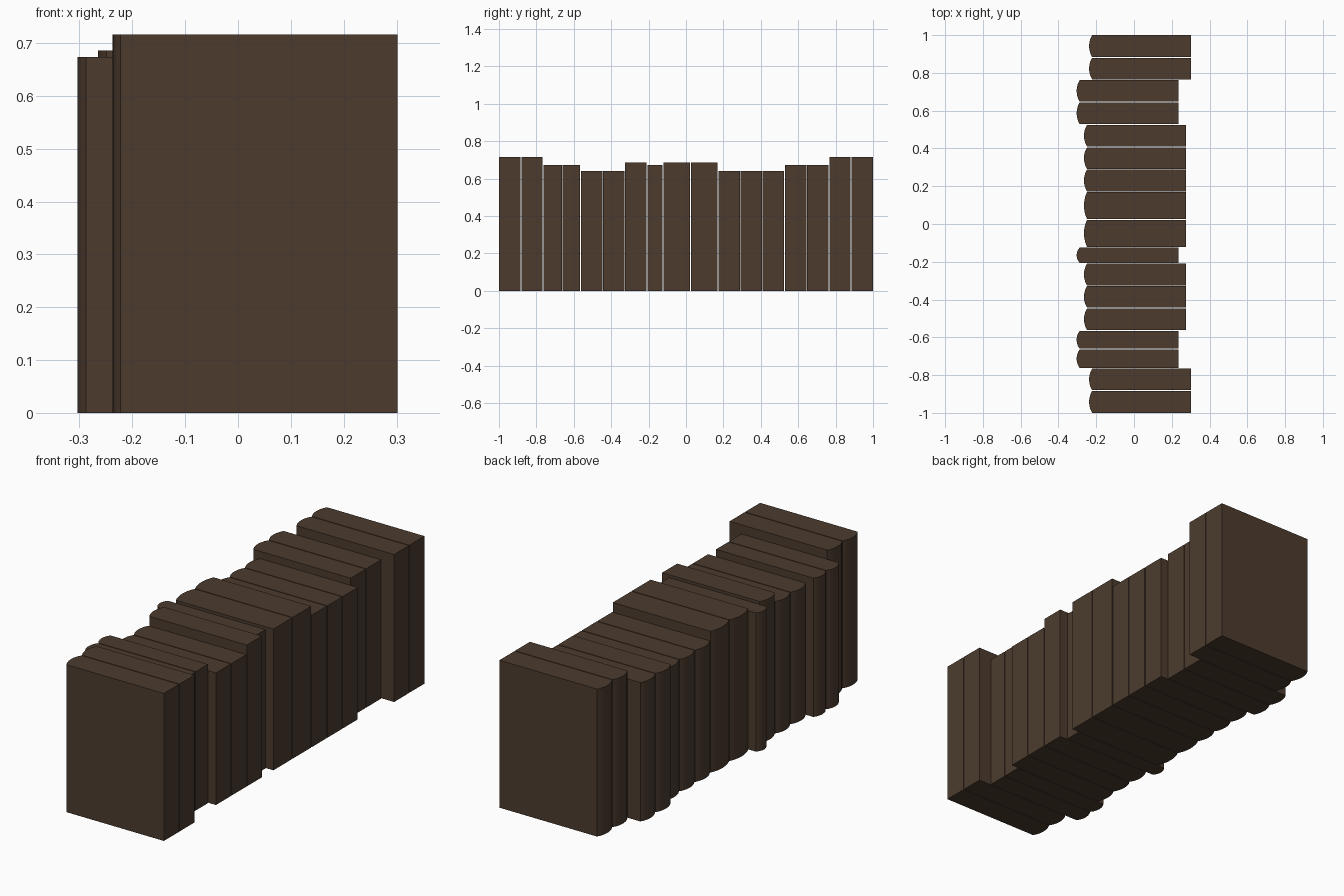
import bpy, bmesh, math

if "Cube" in bpy.data.objects:
    bpy.data.objects.remove(bpy.data.objects["Cube"])

mat = bpy.data.materials.new("dark brown leather")
mat.diffuse_color = (0.072, 0.044, 0.027, 1)
mat.use_nodes = True
mat.node_tree.nodes["Principled BSDF"].inputs["Base Color"].default_value = mat.diffuse_color

# Book styles: (spine x, fore-edge x, height)
TALL = (-0.238, 0.302, 0.716)
SHORT = (-0.265, 0.275, 0.641)
WIDE = (-0.265, 0.275, 0.686)
PROUD = (-0.304, 0.235, 0.674)
BULGE = 0.016    # depth of the rounded spine
SEG = 6
GAP = 0.004


def book(name, y0, y1, style):
    """Upright book: D-shaped outline with a rounded spine, extruded up."""
    x0, x1, h = style
    mid, half = (y0 + y1) / 2, (y1 - y0) / 2
    outline = [(x1, y0), (x1, y1)]
    radius = (half * half + BULGE * BULGE) / (2 * BULGE)
    span = math.asin(half / radius)
    for i in range(SEG + 1):
        a = span * (1 - 2 * i / SEG)
        outline.append((x0 + radius * (1 - math.cos(a)), mid + radius * math.sin(a)))
    bm = bmesh.new()
    face = bm.faces.new([bm.verts.new((x, y, 0)) for x, y in outline])
    ext = bmesh.ops.extrude_face_region(bm, geom=[face])
    top = [v for v in ext["geom"] if isinstance(v, bmesh.types.BMVert)]
    bmesh.ops.translate(bm, verts=top, vec=(0, 0, h))
    bmesh.ops.recalc_face_normals(bm, faces=bm.faces)
    mesh = bpy.data.meshes.new(name)
    bm.to_mesh(mesh)
    bm.free()
    mesh.materials.append(mat)
    bpy.context.collection.objects.link(bpy.data.objects.new(name, mesh))


# Row of books from -y to +y: (far side y, style)
row = [(-0.882, TALL), (-0.764, TALL), (-0.662, PROUD), (-0.564, PROUD),
       (-0.445, SHORT), (-0.327, SHORT), (-0.208, WIDE), (-0.123, PROUD),
       (0.024, WIDE), (0.171, WIDE), (0.290, SHORT), (0.408, SHORT),
       (0.527, SHORT), (0.646, PROUD), (0.764, PROUD), (0.882, TALL),
       (1.0 + GAP / 2, TALL)]
y = -1.0 - GAP / 2
for n, (y_end, style) in enumerate(row, 1):
    book(f"book_{n:02d}", y + GAP / 2, y_end - GAP / 2, style)
    y = y_end
